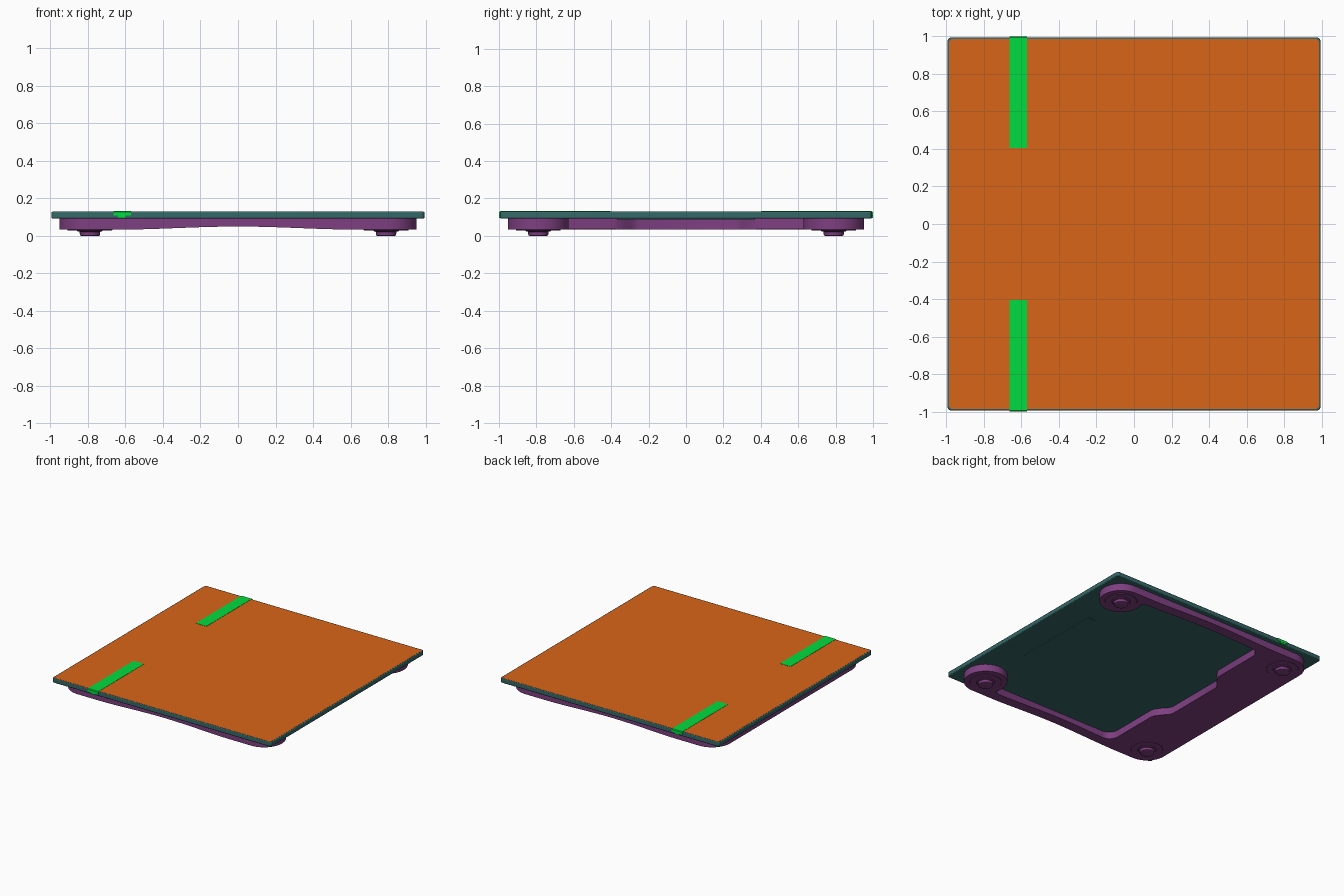
import bpy, bmesh
from math import sin, cos, pi, radians

if "Cube" in bpy.data.objects:
    bpy.data.objects.remove(bpy.data.objects["Cube"])


def material(name, rgb):
    m = bpy.data.materials.new(name)
    m.diffuse_color = (*rgb, 1)
    m.use_nodes = True
    m.node_tree.nodes["Principled BSDF"].inputs["Base Color"].default_value = m.diffuse_color
    return m


ORANGE = material("orange", (0.70, 0.13, 0.01))
TEAL = material("teal", (0.035, 0.14, 0.135))
PURPLE = material("purple", (0.21, 0.05, 0.22))
GREEN = material("green", (0.0, 0.72, 0.05))


def prism(name, pts, axis, lo, hi, mat=None, bevel=0):
    """Extrude a 2D outline along z (outline xy), y (outline xz) or x (outline yz)."""
    place = {"z": lambda p, t: (p[0], p[1], t),
             "y": lambda p, t: (p[0], t, p[1]),
             "x": lambda p, t: (t, p[0], p[1])}[axis]
    bm = bmesh.new()
    a = [bm.verts.new(place(p, lo)) for p in pts]
    b = [bm.verts.new(place(p, hi)) for p in pts]
    bm.faces.new(a)
    bm.faces.new(b)
    n = len(pts)
    for i in range(n):
        j = (i + 1) % n
        bm.faces.new((a[i], a[j], b[j], b[i]))
    bmesh.ops.recalc_face_normals(bm, faces=bm.faces)
    return finish(name, bm, mat, bevel)


def finish(name, bm, mat, bevel=0):
    me = bpy.data.meshes.new(name)
    bm.to_mesh(me)
    bm.free()
    ob = bpy.data.objects.new(name, me)
    bpy.context.collection.objects.link(ob)
    if mat:
        me.materials.append(mat)
    if bevel:
        mod = ob.modifiers.new("edge", "BEVEL")
        mod.width, mod.segments, mod.limit_method = bevel, 2, "ANGLE"
        mod.angle_limit = radians(50)
    return ob


def smooth(ob):
    bpy.ops.object.select_all(action="DESELECT")
    ob.select_set(True)
    bpy.context.view_layer.objects.active = ob
    bpy.ops.object.shade_smooth_by_angle(angle=radians(30))


def arc(cx, cy, r, a0, a1, n):
    return [(cx + r * cos(radians(a0 + (a1 - a0) * i / n)),
             cy + r * sin(radians(a0 + (a1 - a0) * i / n))) for i in range(n + 1)]


def rounded_square(h, r):
    c = h - r
    return (arc(c, c, r, 0, 90, 6) + arc(-c, c, r, 90, 180, 6)
            + arc(-c, -c, r, 180, 270, 6) + arc(c, -c, r, 270, 360, 6))


def lathe(name, profile, x, y, mat, n=40):
    bm = bmesh.new()
    rings = [[bm.verts.new((x + r * cos(2 * pi * i / n), y + r * sin(2 * pi * i / n), z))
              for i in range(n)] for r, z in profile]
    for lo, hi in zip(rings, rings[1:]):
        for i in range(n):
            j = (i + 1) % n
            bm.faces.new((lo[i], lo[j], hi[j], hi[i]))
    bm.faces.new(rings[0])
    bm.faces.new(rings[-1])
    bmesh.ops.recalc_face_normals(bm, faces=bm.faces)
    ob = finish(name, bm, mat)
    smooth(ob)
    return ob


# glass platform and its coloured top sheet
smooth(prism("platform", rounded_square(0.995, 0.022), "z", 0.093, 0.129, TEAL, 0.006))
smooth(prism("top_sheet", rounded_square(0.986, 0.016), "z", 0.126, 0.130, ORANGE))

# U-shaped base frame, open towards +x, with round corner pads
C, R = 0.79, 0.163
half = (arc(-C, -C, R, 180, 270, 14)                      # outer corner
        + arc(C, -C, R, -90, 203, 40)                     # round pad at open end
        + [(0.63, -0.862), (0.59, -0.87)]
        + arc(-0.42, -0.79, 0.08, 270, 180, 8)            # inner corner
        + [(-0.50, -0.39), (-0.51, -0.365), (-0.545, -0.315),
           (-0.575, -0.285), (-0.59, -0.25)])
outline = half + [(x, -y) for x, y in reversed(half)]
frame = prism("base_frame", outline, "z", 0.034, 0.094, PURPLE)

# shallow arch cut out of the underside of the side rails
arch = [(-0.65 + 1.3 * i / 32, 0.0335 + 0.0165 * (0.5 + 0.5 * cos(pi * (-0.65 + 1.3 * i / 32) / 0.65)))
        for i in range(33)]
cutter = prism("arch_cutter", [(0.65, -0.05)] + [(-0.65, -0.05)] + arch, "y", -1.1, 1.1)
cutter.hide_render = True
mod = frame.modifiers.new("arch", "BOOLEAN")
mod.operation, mod.solver, mod.object = "DIFFERENCE", "EXACT", cutter
bpy.context.view_layer.objects.active = frame
bpy.ops.object.modifier_apply(modifier=mod.name)
bpy.data.objects.remove(cutter)
smooth(frame)

# feet with a raised seat and ring under each pad
foot = [(0.046, 0.0), (0.053, 0.003), (0.055, 0.022), (0.066, 0.025),
        (0.070, 0.030), (0.118, 0.030), (0.122, 0.036)]
for i, (sx, sy) in enumerate([(-1, -1), (1, -1), (1, 1), (-1, 1)]):
    lathe(f"foot_{i + 1}", foot, sx * C, sy * C, PURPLE)

# contact strips wrapping over the front and back edges
for s, name in ((-1, "front_strip"), (1, "back_strip")):
    side = [(0.405, 0.126), (0.405, 0.132), (0.994, 0.132), (1.0, 0.127),
            (1.0, 0.108), (0.990, 0.108), (0.990, 0.126)]
    prism(name, [(s * y, z) for y, z in side], "x", -0.665, -0.57, GREEN)
    lip = [(s * y, z) for y, z in [(0.985, 0.093), (0.999, 0.096), (0.999, 0.110), (0.985, 0.110)]]
    prism(name + "_lip", lip, "x", -0.64, -0.60, GREEN)

# thin display backing under the platform
prism("display_backing", [(0.69, -0.37), (0.76, -0.37), (0.76, 0.37), (0.69, 0.37)],
      "z", 0.088, 0.095, TEAL)
